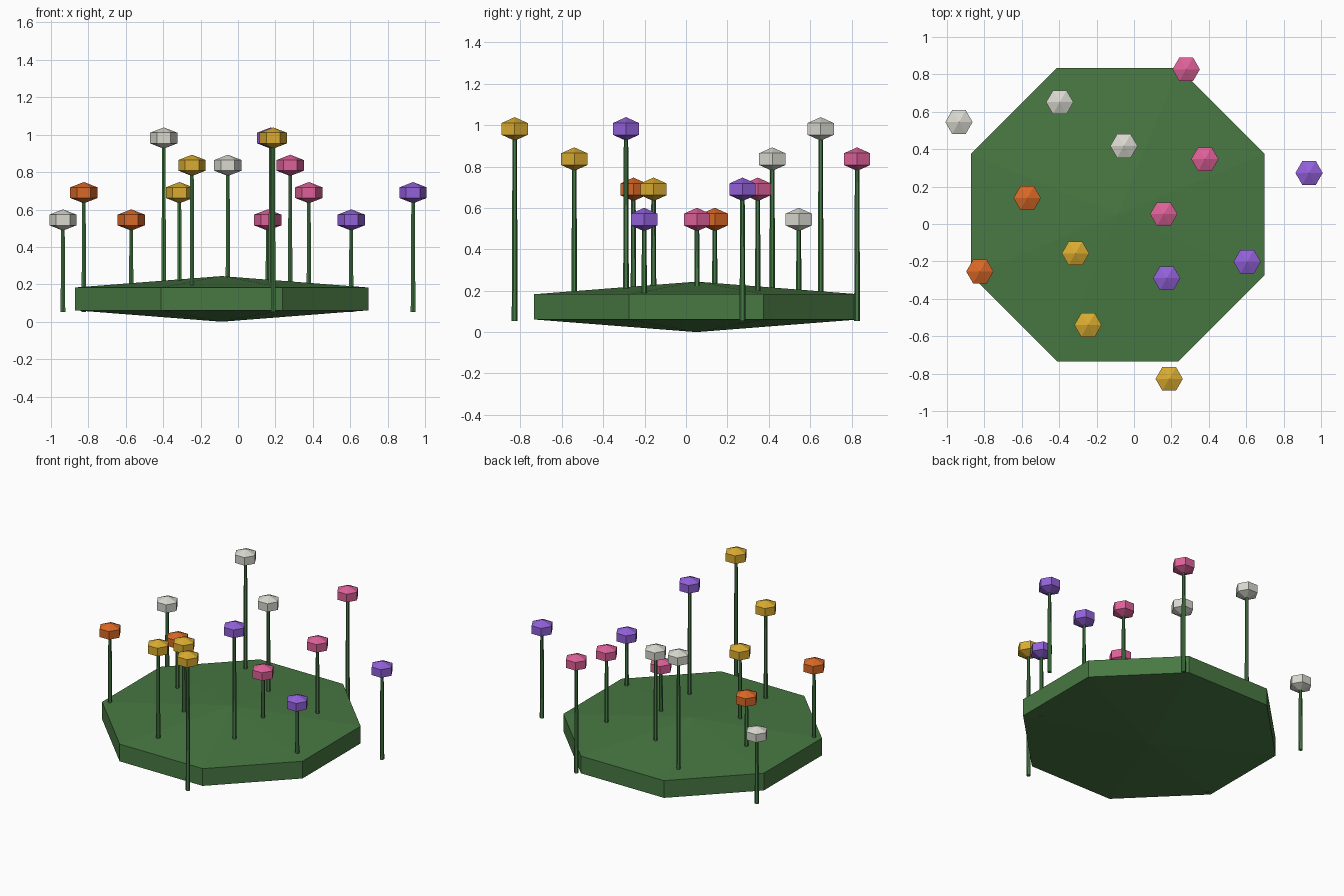
import bpy
from math import pi, radians, sin

cube = bpy.data.objects.get("Cube")
if cube:
    bpy.data.objects.remove(cube, do_unlink=True)


def material(name, colour):
    mat = bpy.data.materials.new(name)
    mat.use_nodes = True
    mat.diffuse_color = (*colour, 1)
    bsdf = next(n for n in mat.node_tree.nodes if n.type == 'BSDF_PRINCIPLED')
    bsdf.inputs["Base Color"].default_value = (*colour, 1)
    return mat


def finish(name, mat):
    obj = bpy.context.object
    obj.name = name
    obj.data.materials.append(mat)
    return obj


def faceted_disc(name, mat, sides, rim_radius, half_height, location, turn):
    """Flattened three-ring sphere: a straight rim with shallow cones on both ends."""
    bpy.ops.mesh.primitive_uv_sphere_add(segments=sides, ring_count=3, radius=1, location=location)
    obj = finish(name, mat)
    width = rim_radius / sin(pi / 3)
    obj.scale = (width, width, half_height)
    obj.rotation_euler.z = turn


def flower(name, petal_mat, x, y, height):
    # tapered stem from below the mound up into the head
    bpy.ops.mesh.primitive_cone_add(vertices=6, radius1=0.0145, radius2=0.0105,
                                    depth=height - STEM_FOOT,
                                    location=(x, y, (height + STEM_FOOT) / 2))
    finish(name + "_stem", stem_green)
    # six-sided head
    faceted_disc(name + "_head", petal_mat, 6, 0.073, 0.057, (x, y, height), radians(30))


STEM_FOOT = 0.053
LEVELS = (0.544, 0.69, 0.836, 0.982)

leaf_green = material("leaf green", (0.065, 0.19, 0.055))
stem_green = material("stem green", (0.065, 0.20, 0.065))

# grassy mound
faceted_disc("mound", leaf_green, 8, 0.849, 0.122, (-0.087, 0.05, 0.122), radians(22.5))

# flowers by colour: x, y, height level
beds = {
    "white": ((0.69, 0.69, 0.63),
              [(-0.936, 0.545, 0), (-0.397, 0.651, 3), (-0.054, 0.417, 2)]),
    "pink": ((0.73, 0.12, 0.32),
             [(0.279, 0.827, 2), (0.379, 0.347, 1), (0.159, 0.053, 0)]),
    "purple": ((0.29, 0.12, 0.70),
               [(0.936, 0.273, 1), (0.605, -0.202, 0), (0.175, -0.29, 3)]),
    "yellow": ((0.70, 0.41, 0.03),
               [(-0.313, -0.157, 1), (-0.246, -0.54, 2), (0.188, -0.828, 3)]),
    "orange": ((0.70, 0.14, 0.02),
               [(-0.571, 0.139, 0), (-0.824, -0.254, 1)]),
}
for colour_name, (colour, spots) in beds.items():
    petals = material(colour_name + " petals", colour)
    for number, (x, y, level) in enumerate(spots, 1):
        flower(f"{colour_name}_flower_{number}", petals, x, y, LEVELS[level])
